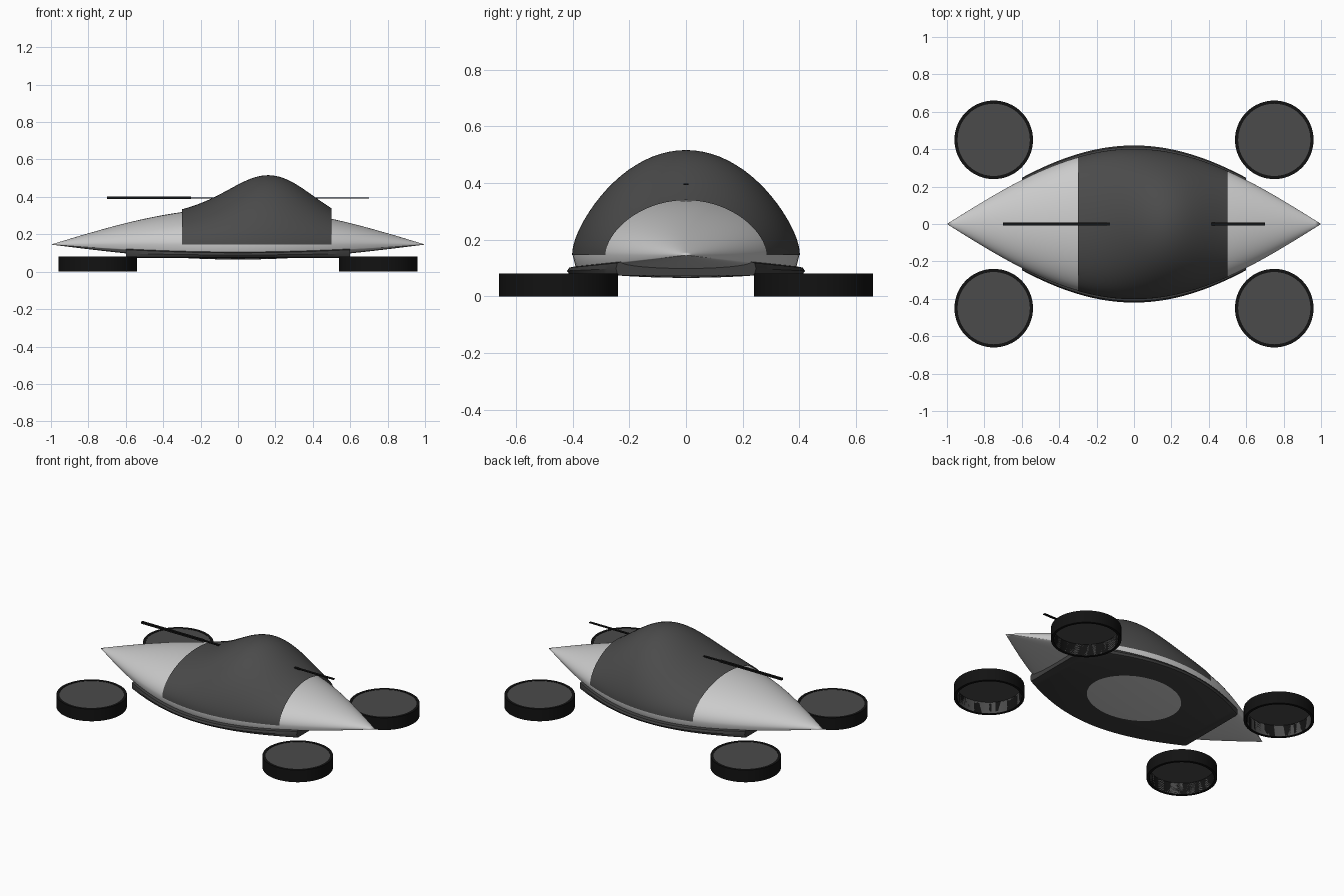
import bpy, bmesh
from math import cos, sin, pi, exp

if "Cube" in bpy.data.objects:
    bpy.data.objects.remove(bpy.data.objects["Cube"])

BASE = 0.145  # height of the pointed tips


def taper(x):
    return max(cos(pi * x / 2), 0.0)


def material(name, v):
    m = bpy.data.materials.new(name)
    m.diffuse_color = (v, v, v, 1)
    m.use_nodes = True
    m.node_tree.nodes["Principled BSDF"].inputs["Base Color"].default_value = m.diffuse_color
    return m


CANOPY = material("dark_grey", 0.07)
SKIRT = material("charcoal", 0.05)
BLACK = material("black", 0.006)


def finish(bm, name, mat=None, angle=0.5):
    bmesh.ops.remove_doubles(bm, verts=bm.verts, dist=1e-5)
    bmesh.ops.recalc_face_normals(bm, faces=bm.faces)
    me = bpy.data.meshes.new(name)
    bm.to_mesh(me)
    bm.free()
    ob = bpy.data.objects.new(name, me)
    bpy.context.collection.objects.link(ob)
    if mat:
        me.materials.append(mat)
    bpy.ops.object.select_all(action='DESELECT')
    ob.select_set(True)
    bpy.context.view_layer.objects.active = ob
    bpy.ops.object.shade_smooth_by_angle(angle=angle)
    return ob


def loft(name, x0, x1, n, section, closed, caps=False, mat=None):
    """Skin cross-sections; section(x) gives a list of (y, z)."""
    bm = bmesh.new()
    rows = []
    for i in range(n + 1):
        x = x0 + (x1 - x0) * i / n
        rows.append([bm.verts.new((x, y, z)) for y, z in section(x)])
    k = len(rows[0])
    for a, b in zip(rows, rows[1:]):
        for j in range(k if closed else k - 1):
            q = (j + 1) % k
            bm.faces.new((a[j], a[q], b[q], b[j]))
    if caps:
        bm.faces.new(rows[0])
        bm.faces.new(rows[-1])
    return finish(bm, name, mat)


def box(name, x0, x1, wy, hz, z, mat):
    bm = bmesh.new()
    bmesh.ops.create_cube(bm, size=1)
    for v in bm.verts:
        v.co = ((x0 + x1) / 2 + v.co.x * (x1 - x0), v.co.y * wy, z + v.co.z * hz)
    return finish(bm, name, mat)


def cylinder(name, r, z0, z1, loc, mat, tube=0):
    bm = bmesh.new()
    prof = [(r, z0), (r, z1)]
    prof += [(tube, z1), (tube, z0)] if tube else [(0, z1), (0, z0)]
    n = 64
    rings = [[bm.verts.new((loc[0] + p * cos(2 * pi * i / n), loc[1] + p * sin(2 * pi * i / n), z))
              for p, z in prof] for i in range(n)]
    for i in range(n):
        a, b = rings[i], rings[(i + 1) % n]
        for j in range(4 if tube else 3):
            q = (j + 1) % 4
            bm.faces.new((a[j], b[j], b[q], a[q]))
    return finish(bm, name, mat)


# hull: half-ellipse top, short side wall, shallow rounded belly
def hull_section(x):
    c = taper(x)
    top = [(0.4 * c * cos(pi * i / 32), BASE + 0.195 * c * sin(pi * i / 32)) for i in range(33)]
    low = [(-0.39 * c * cos(pi * i / 32), BASE - 0.04 * c - 0.04 * c * sin(pi * i / 32)) for i in range(33)]
    return top + low


loft("hull", -1, 1, 60, hull_section, True)


# canopy: open-ended shell with a bulge
def canopy_section(x):
    c = taper(x)
    bump = 0.18 * exp(-((x - 0.18) ** 2) / 0.085)
    pts = []
    for i in range(41):
        s = max(sin(pi * i / 40), 0.0)
        pts.append((0.402 * c * cos(pi * i / 40), BASE + 0.198 * c * s + bump * s ** 1.7))
    return pts


loft("canopy", -0.3, 0.5, 40, canopy_section, False, mat=CANOPY)


# skirt under the hull
def skirt_section(x):
    c = taper(x)
    w, top, bot = 0.4 * c, BASE - 0.04 * c, 0.074
    half = [(w * 0.97, top + 0.001), (w * 1.03, top - 0.004), (w * 1.05, (top + bot) / 2),
            (w * 1.03, bot + 0.004), (w, bot)]
    return half + [(-y, z) for y, z in reversed(half)]


loft("skirt", -0.6, 0.6, 40, skirt_section, True, caps=True, mat=SKIRT)

# rod through the canopy, thicker at the left end
box("thin_rod", -0.26, 0.7, 0.016, 0.005, 0.395, BLACK)
box("thick_rod", -0.7, -0.25, 0.016, 0.012, 0.395, BLACK)

# four flat-lying wheels
for sx in (-1, 1):
    for sy in (-1, 1):
        loc = (sx * 0.75, sy * 0.45)
        tag = ("left" if sx < 0 else "right") + ("_front" if sy < 0 else "_back")
        cylinder("tire_" + tag, 0.21, 0, 0.08, loc, BLACK, tube=0.193)
        cylinder("wheel_disc_" + tag, 0.193, 0.003, 0.078, loc, CANOPY)
